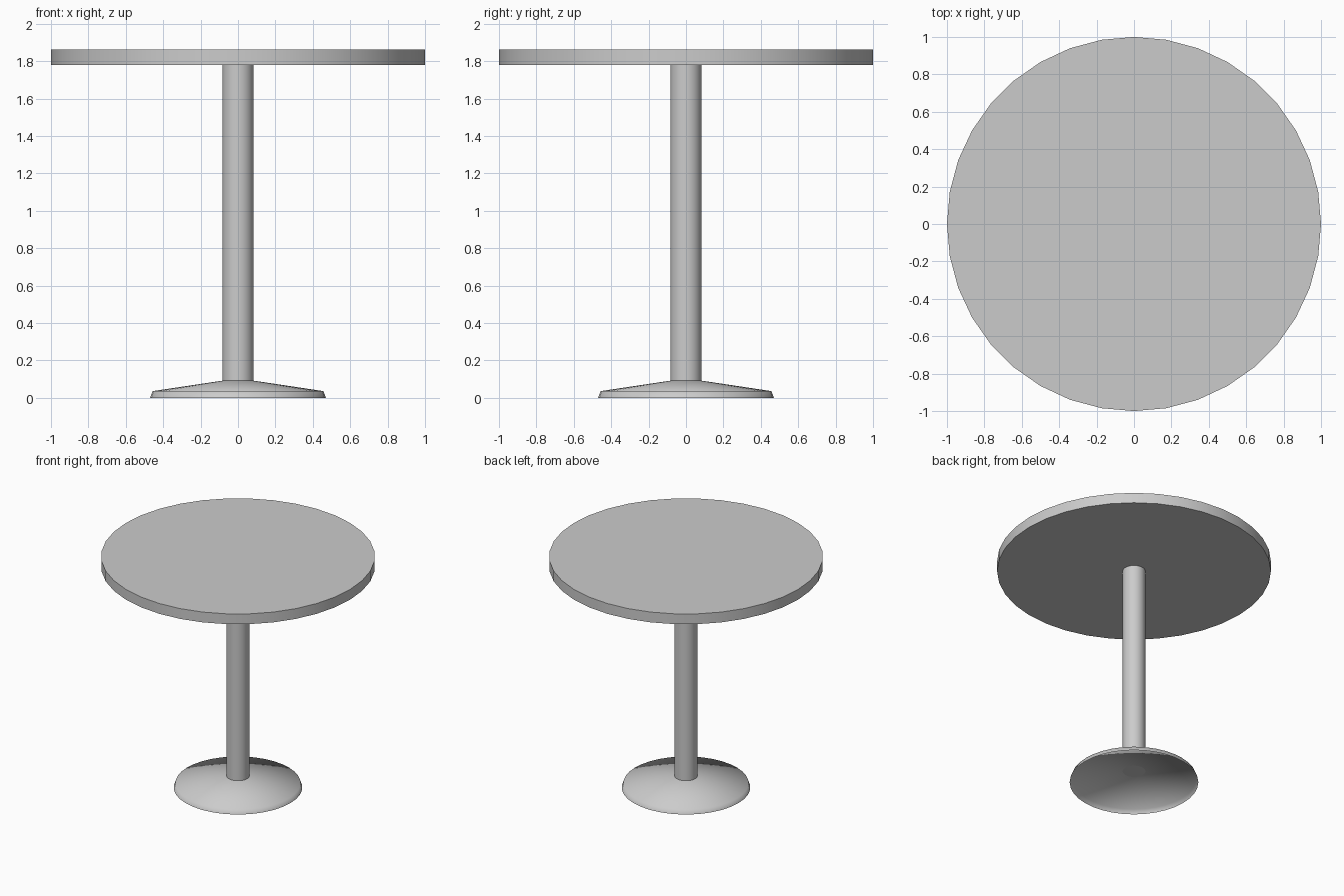
import bpy, bmesh, math

if "Cube" in bpy.data.objects:
    bpy.data.objects.remove(bpy.data.objects["Cube"])

SIDES = 36


def cylinder(name, radius, z0, z1):
    bpy.ops.mesh.primitive_cylinder_add(vertices=SIDES, radius=radius, depth=z1 - z0,
                                        location=(0, 0, (z0 + z1) / 2))
    ob = bpy.context.object
    ob.name = name
    bpy.ops.object.shade_smooth_by_angle(angle=math.radians(30))
    return ob


# Round top and central column
cylinder("table_top", 1.0, 1.78, 1.863)
cylinder("column", 0.083, 0.092, 1.78)

# Hollow foot: thin smooth shell, open underneath
profile = [(0.47, 0.0), (0.457, 0.036), (0.083, 0.092)]
bm = bmesh.new()
rings = [[bm.verts.new((r * math.cos(2 * math.pi * i / SIDES),
                        r * math.sin(2 * math.pi * i / SIDES), z))
          for i in range(SIDES)] for r, z in profile]
for low, high in zip(rings, rings[1:]):
    for i in range(SIDES):
        j = (i + 1) % SIDES
        bm.faces.new((low[i], low[j], high[j], high[i]))
for f in bm.faces:
    f.smooth = True
mesh = bpy.data.meshes.new("base")
bm.to_mesh(mesh)
bm.free()
bpy.context.collection.objects.link(bpy.data.objects.new("base", mesh))
